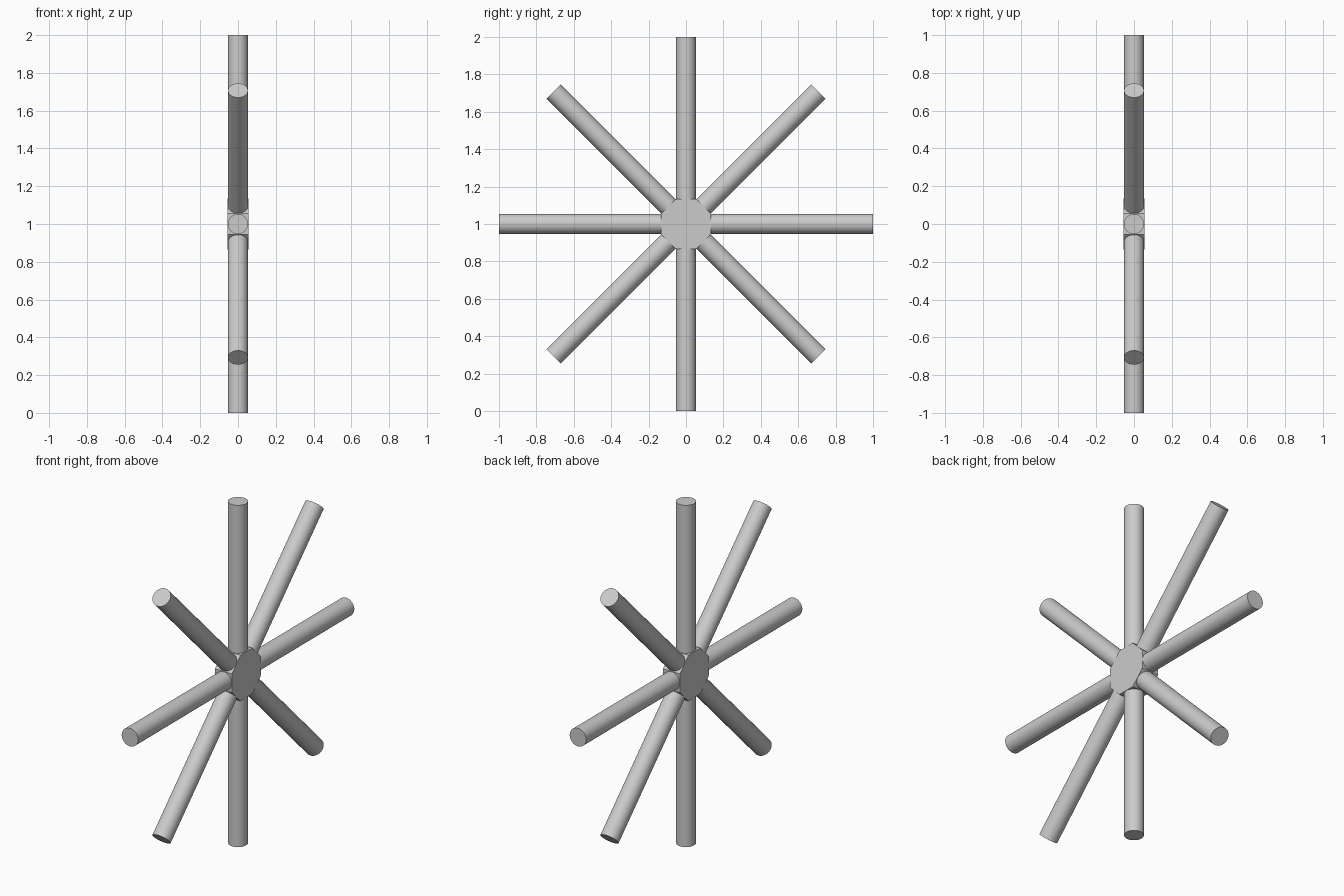
import bpy
import math

cube = bpy.data.objects.get("Cube")
if cube:
    bpy.data.objects.remove(cube, do_unlink=True)

CENTRE = (0, 0, 1)
SPOKE_RADIUS = 0.053
HUB_RADIUS = 0.145

grey = bpy.data.materials.new("light grey")
grey.use_nodes = True
colour = (0.6, 0.6, 0.6, 1)
grey.diffuse_color = colour
grey.node_tree.nodes["Principled BSDF"].inputs["Base Color"].default_value = colour


def rod(name, sides, radius, depth, rotation):
    bpy.ops.mesh.primitive_cylinder_add(vertices=sides, radius=radius, depth=depth,
                                        location=CENTRE, rotation=rotation)
    ob = bpy.context.object
    ob.name = name
    ob.data.materials.append(grey)
    bpy.ops.object.shade_smooth_by_angle(angle=math.radians(30))
    return ob


# Four full-length rods cross at the centre to make eight spokes
for i, name in enumerate(("upright", "rising", "level", "falling")):
    rod(name + "_spoke_pair", 32, SPOKE_RADIUS, 2, (i * math.pi / 4, 0, 0))

# Octagonal hub, its flats square to the spokes
hub = rod("hub", 8, HUB_RADIUS, 0.11, (0, math.pi / 2, 0))
hub.rotation_euler = (math.pi / 8, math.pi / 2, 0)
# Turn the octagon about its own axis so that corners fall between spokes
hub.rotation_euler = (0, math.pi / 2, 0)
for v in hub.data.vertices:
    angle = math.atan2(v.co.y, v.co.x) + math.pi / 8
    v.co.x, v.co.y = HUB_RADIUS * math.cos(angle), HUB_RADIUS * math.sin(angle)
